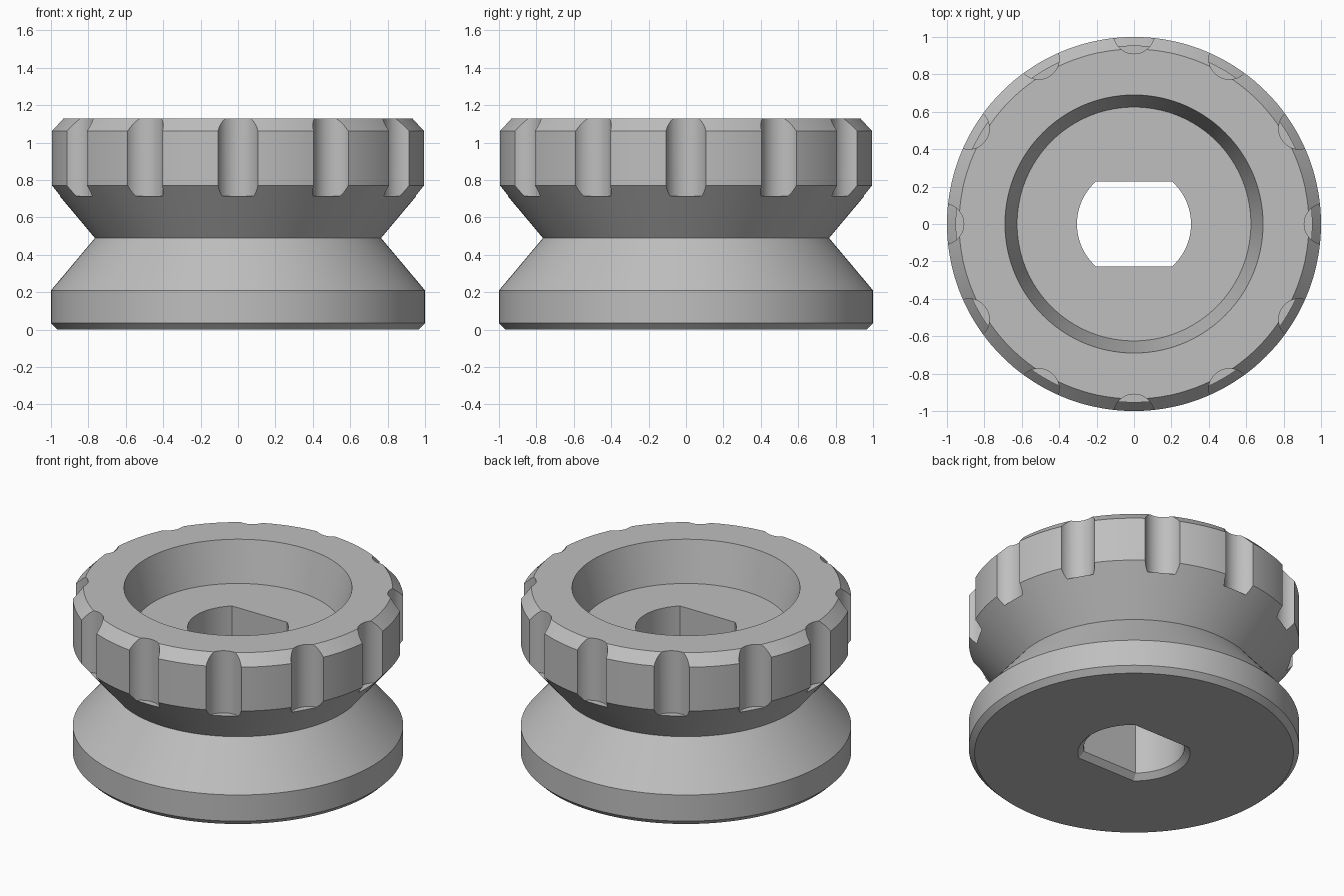
import bpy
import bmesh
from math import cos, sin, pi, asin, tau

cube = bpy.data.objects.get("Cube")
if cube:
    bpy.data.objects.remove(cube, do_unlink=True)

grey = bpy.data.materials.new("plain grey")
grey.use_nodes = True
grey.diffuse_color = (0.52, 0.52, 0.52, 1)
grey.node_tree.nodes["Principled BSDF"].inputs["Base Color"].default_value = grey.diffuse_color


def circle(radius, z, count, cx=0, cy=0):
    return [(cx + radius * cos(tau * i / count), cy + radius * sin(tau * i / count), z)
            for i in range(count)]


def double_d(grow, z, count=24):
    """Round outline with two flats, enlarged evenly by grow."""
    radius, flat = 0.305 + grow, 0.227 + grow
    end = asin(flat / radius)
    half = [-end + 2 * end * i / count for i in range(count + 1)]
    return [(radius * cos(a), radius * sin(a), z) for a in half + [a + pi for a in half]]


def loft(name, stacks):
    """Make one object of capped solids, each a stack of matching rings."""
    bm = bmesh.new()
    for rings in stacks:
        loops = [[bm.verts.new(p) for p in ring] for ring in rings]
        n = len(loops[0])
        for a, b in zip(loops, loops[1:]):
            for i in range(n):
                j = (i + 1) % n
                bm.faces.new((a[i], a[j], b[j], b[i]))
        bm.faces.new(loops[0][::-1])
        bm.faces.new(loops[-1])
    bmesh.ops.recalc_face_normals(bm, faces=bm.faces[:])
    mesh = bpy.data.meshes.new(name)
    bm.to_mesh(mesh)
    bm.free()
    mesh.materials.append(grey)
    obj = bpy.data.objects.new(name, mesh)
    bpy.context.collection.objects.link(obj)
    return obj


# Turned body: base flange, V groove, grip rim and tapered recess
profile = [(0.965, 0), (1, 0.035), (1, 0.21), (0.765, 0.49), (1, 0.77),
           (1, 1.063), (0.935, 1.13), (0.69, 1.13), (0.625, 0.865)]
knob = loft("grooved_knob", [[circle(r, z, 144) for r, z in profile]])

# Twelve rounded finger notches around the rim
notch_stacks = []
for k in range(12):
    a = tau * k / 12
    x, y = 1.02 * cos(a), 1.02 * sin(a)
    notch_stacks.append([circle(0.11, z, 48, x, y) for z in (0.715, 1.3)])
notches = loft("notch_cutter", notch_stacks)

# Shaft hole with two flats and a bevelled mouth underneath
shaft = loft("shaft_hole_cutter",
             [[double_d(0.045, -0.01), double_d(0, 0.035), double_d(0, 1)]])

bpy.ops.object.select_all(action="DESELECT")
knob.select_set(True)
bpy.context.view_layer.objects.active = knob
for cutter in (notches, shaft):
    cutter.hide_render = True
    mod = knob.modifiers.new("cut", "BOOLEAN")
    mod.operation = "DIFFERENCE"
    mod.solver = "EXACT"
    mod.object = cutter
    bpy.ops.object.modifier_apply(modifier=mod.name)
    bpy.data.objects.remove(cutter, do_unlink=True)

# Smooth curved walls, crisp machined edges
bpy.ops.object.shade_smooth_by_angle(angle=pi / 9)
